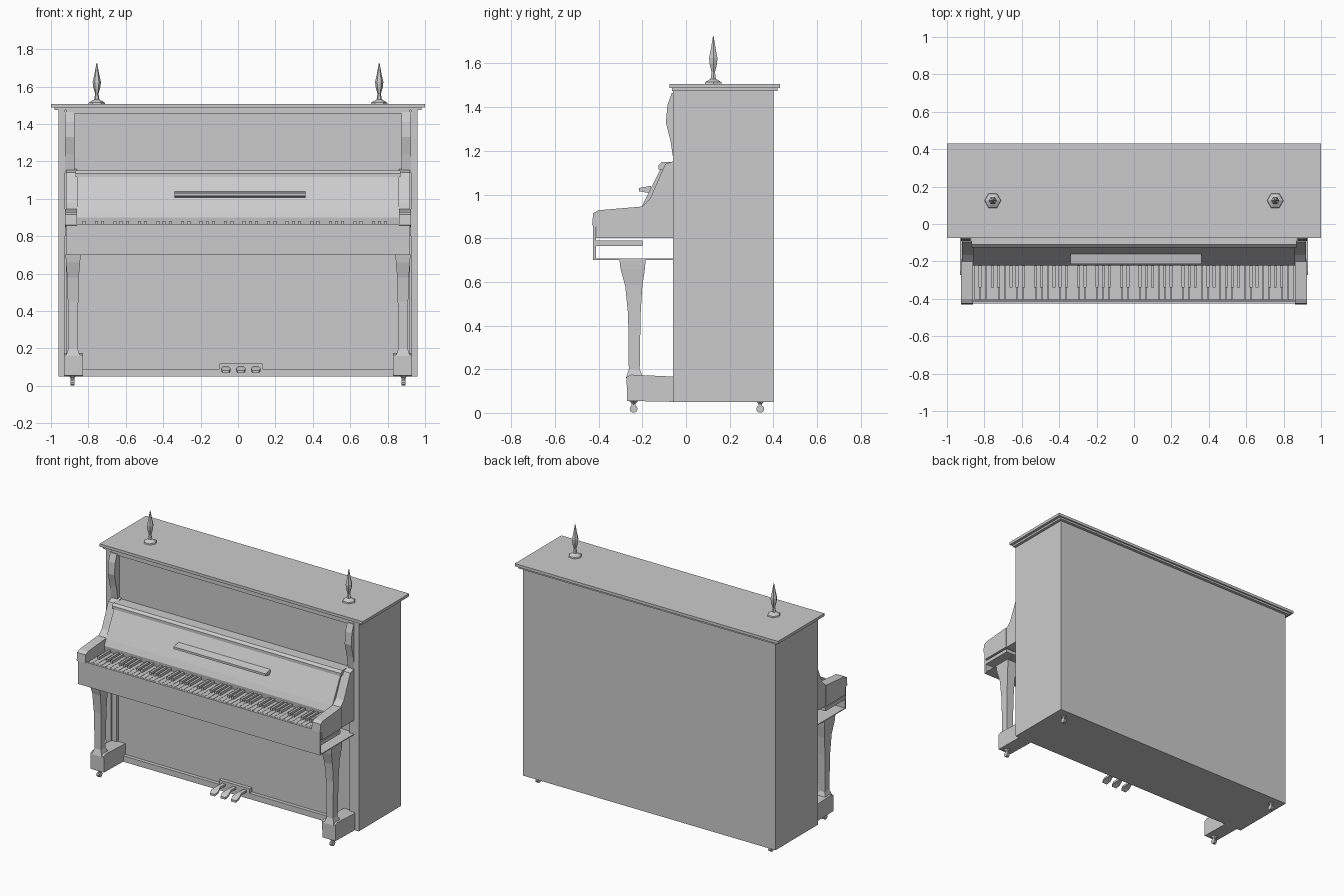
import bpy, bmesh, math
from mathutils import Matrix, Vector

cube = bpy.data.objects.get("Cube")
if cube:
    bpy.data.objects.remove(cube)

grey = bpy.data.materials.new("plain_grey")
grey.use_nodes = True
grey.diffuse_color = (0.6, 0.6, 0.6, 1)
grey.node_tree.nodes["Principled BSDF"].inputs["Base Color"].default_value = (0.6, 0.6, 0.6, 1)


def finish(name, bm):
    bmesh.ops.recalc_face_normals(bm, faces=bm.faces[:])
    mesh = bpy.data.meshes.new(name)
    bm.to_mesh(mesh)
    bm.free()
    mesh.materials.append(grey)
    ob = bpy.data.objects.new(name, mesh)
    bpy.context.collection.objects.link(ob)
    return ob


def add_box(bm, x, y, z):
    size = (x[1] - x[0], y[1] - y[0], z[1] - z[0])
    mid = Vector((sum(x) / 2, sum(y) / 2, sum(z) / 2))
    bmesh.ops.create_cube(bm, size=1, matrix=Matrix.Translation(mid) @ Matrix.Diagonal((*size, 1)))


def box(name, x, y, z):
    bm = bmesh.new()
    add_box(bm, x, y, z)
    return finish(name, bm)


def skin(bm, rings):
    """Join rings of points into a closed tube with capped ends."""
    rows = [[bm.verts.new(p) for p in ring] for ring in rings]
    n = len(rows[0])
    for a, b in zip(rows, rows[1:]):
        for i in range(n):
            bm.faces.new((a[i], a[(i + 1) % n], b[(i + 1) % n], b[i]))
    bm.faces.new(rows[0])
    bm.faces.new(rows[-1])


def prism(name, x, outline):
    """Extrude a (y, z) outline along x."""
    bm = bmesh.new()
    skin(bm, [[(px, y, z) for y, z in outline] for px in x])
    return finish(name, bm)


def lathe(name, x, y, profile, sides=8):
    """Turn a (radius, z) profile around a vertical axis."""
    bm = bmesh.new()
    turns = [math.tau * i / sides for i in range(sides)]
    skin(bm, [[(x + r * math.cos(t), y + r * math.sin(t), z) for t in turns] for r, z in profile])
    return finish(name, bm)


def side_x(s, inner, outer):
    return sorted((s * inner, s * outer))


# Cabinet: main case, panels and end posts
box("case", (-0.96, 0.96), (-0.035, 0.4), (0.05, 1.48))
box("lower_rail", (-0.9, 0.9), (-0.06, -0.03), (0.05, 0.09))
box("upper_rail", (-0.92, 0.92), (-0.06, -0.03), (1.455, 1.48))

# Lid with a stepped moulding under it
box("lid_moulding", (-0.98, 0.98), (-0.065, 0.42), (1.475, 1.49))
box("lid", (-1, 1), (-0.075, 0.43), (1.488, 1.507))

# Keyboard bed and front apron
box("key_bed", (-0.92, 0.92), (-0.42, -0.2), (0.765, 0.79))
box("bed_underside", (-0.92, 0.92), (-0.42, -0.03), (0.7, 0.706))
box("front_apron", (-0.92, 0.92), (-0.425, -0.412), (0.7, 0.865))
box("key_frame", (-0.86, 0.86), (-0.41, -0.035), (0.8, 0.845))

# Leaning fallboard with its top lip and music ledge
prism("fallboard", (-0.86, 0.86),
      [(-0.035, 0.845), (-0.215, 0.845), (-0.222, 0.9), (-0.205, 0.94),
       (-0.115, 1.12), (-0.035, 1.12)])
prism("fallboard_lip", (-0.87, 0.87),
      [(-0.035, 1.115), (-0.125, 1.115), (-0.125, 1.135), (-0.11, 1.15), (-0.035, 1.15)])
prism("music_ledge", (-0.34, 0.36),
      [(-0.16, 1.005), (-0.215, 1.015), (-0.215, 1.03), (-0.16, 1.04)])

# White and black keys
bm = bmesh.new()
count, left = 52, -0.855
pitch = 2 * -left / count
for i in range(count):
    x = left + i * pitch
    add_box(bm, (x + 0.001, x + pitch - 0.001), (-0.405, -0.21), (0.84, 0.862))
finish("white_keys", bm)
bm = bmesh.new()
for i in range(1, count):
    if i % 7 not in (2, 5):
        x = left + i * pitch
        add_box(bm, (x - 0.008, x + 0.008), (-0.34, -0.21), (0.855, 0.88))
finish("black_keys", bm)

for s, label in ((1, "left"), (-1, "right")):
    # End post and scrolled bracket on the upper front
    box(label + "_end_post", side_x(s, 0.925, 0.96), (-0.06, -0.03), (0.05, 1.48))
    prism(label + "_bracket", side_x(s, 0.875, 0.925),
          [(-0.035, 1.14), (-0.055, 1.14), (-0.07, 1.24), (-0.092, 1.33),
           (-0.085, 1.41), (-0.065, 1.465), (-0.035, 1.465)])
    box(label + "_pilaster", side_x(s, 0.885, 0.92), (-0.055, -0.03), (0.17, 1.15))

    # Arm, cheek behind it and shelf moulding below it
    prism(label + "_arm", side_x(s, 0.86, 0.925),
          [(-0.43, 0.86), (-0.425, 0.915), (-0.4, 0.928), (-0.2, 0.945), (-0.2, 0.8),
           (-0.41, 0.8), (-0.41, 0.85)])
    prism(label + "_cheek", side_x(s, 0.86, 0.92),
          [(-0.035, 0.8), (-0.205, 0.8), (-0.205, 0.94), (-0.165, 0.98),
           (-0.13, 1.06), (-0.095, 1.14), (-0.035, 1.16)])

    # Tapered square leg
    bm = bmesh.new()
    rings = []
    for z, hx, y0, y1 in ((0.16, 0.038, -0.275, -0.195), (0.2, 0.024, -0.262, -0.212),
                          (0.45, 0.028, -0.265, -0.208), (0.58, 0.031, -0.278, -0.2),
                          (0.66, 0.038, -0.3, -0.188), (0.702, 0.04, -0.305, -0.185)):
        c = s * 0.882
        rings.append([(c - hx, y0, z), (c + hx, y0, z), (c + hx, y1, z), (c - hx, y1, z)])
    skin(bm, rings)
    finish(label + "_leg", bm)

    # Toe block
    prism(label + "_toe", side_x(s, 0.83, 0.93),
          [(-0.03, 0.05), (-0.27, 0.055), (-0.272, 0.165), (-0.25, 0.175), (-0.03, 0.165)])

    # Casters: turned stem and a wheel
    for y, end in ((-0.24, "front"), (0.34, "back")):
        lathe(f"{label}_{end}_caster_stem", s * 0.885, y, [(0.025, 0.056), (0.01, 0.042), (0.01, 0.02)], 6)
        bm = bmesh.new()
        turn = Matrix.Translation((s * 0.885, y, 0.018)) @ Matrix.Rotation(math.pi / 2, 4, 'Y')
        bmesh.ops.create_cone(bm, cap_ends=True, segments=10, radius1=0.018, radius2=0.018,
                              depth=0.02, matrix=turn)
        finish(f"{label}_{end}_caster_wheel", bm)

    # Candlestick with a slim flame
    lathe(label + "_candlestick", s * 0.755, 0.125,
          [(0.045, 1.505), (0.042, 1.515), (0.014, 1.53), (0.009, 1.56), (0.02, 1.6),
           (0.022, 1.625), (0.012, 1.67), (0.002, 1.725)], 6)

# Three pedals with a backing plate
box("pedal_plate", (-0.1, 0.13), (-0.06, -0.03), (0.06, 0.12))
for i in range(3):
    c = -0.065 + i * 0.08
    bm = bmesh.new()
    skin(bm, [[(c - h, y, z), (c + h, y, z), (c + h, y, z + 0.014), (c - h, y, z + 0.014)]
              for y, h, z in ((-0.05, 0.012, 0.09), (-0.12, 0.014, 0.092),
                              (-0.16, 0.026, 0.08), (-0.185, 0.018, 0.068))])
    finish(f"pedal_{i + 1}", bm)
